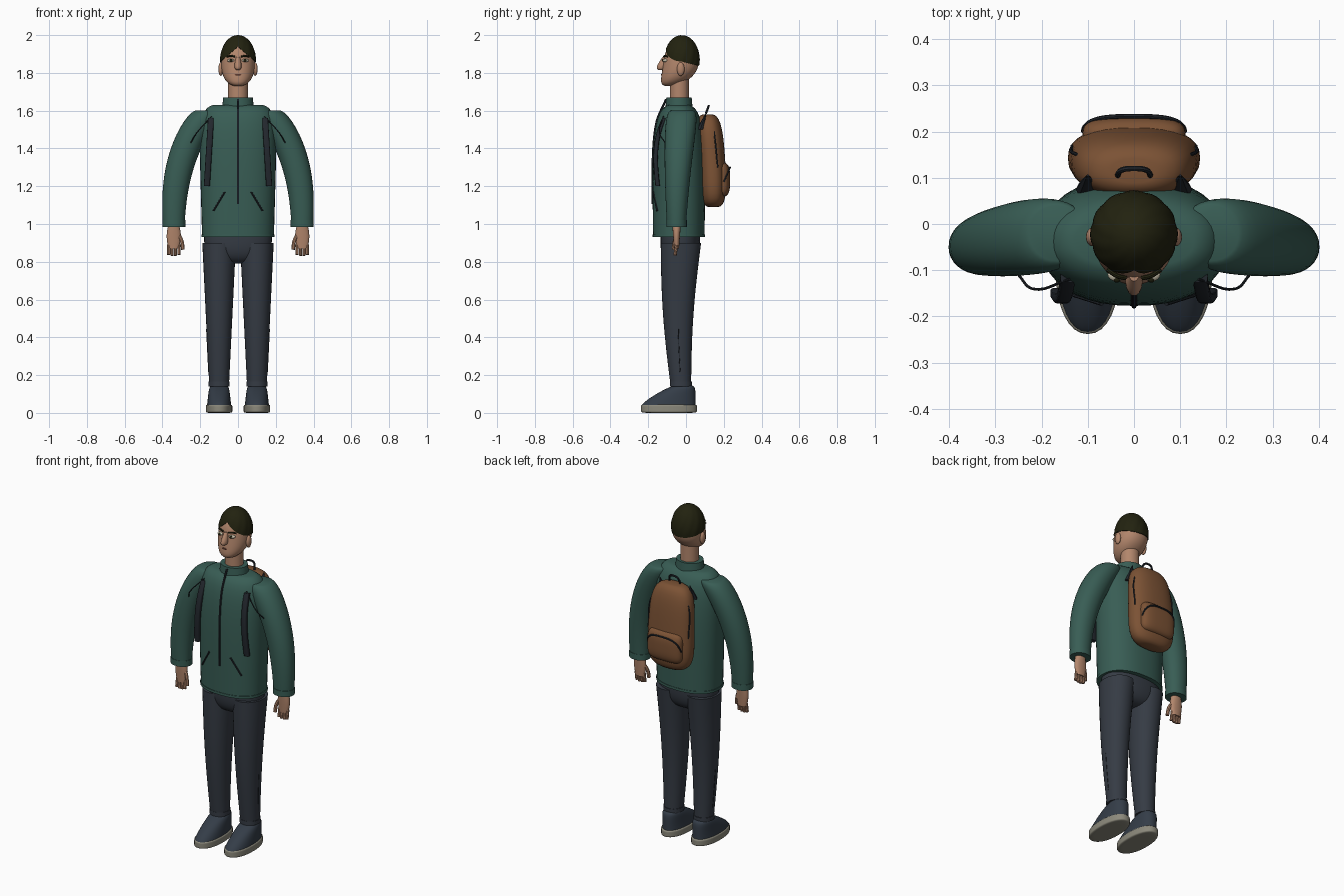
import bpy, bmesh
from math import sin, cos, acos, pi, radians, copysign

if "Cube" in bpy.data.objects:
    bpy.data.objects.remove(bpy.data.objects["Cube"])


def material(name, r, g, b):
    mat = bpy.data.materials.new(name)
    mat.use_nodes = True
    mat.diffuse_color = (r, g, b, 1)
    shader = mat.node_tree.nodes["Principled BSDF"]
    shader.inputs["Base Color"].default_value = (r, g, b, 1)
    return mat


GREEN = material("jacket green", .04, .11, .09)
TRIM = material("dark trim", .016, .02, .026)
NAVY = material("trouser slate", .036, .044, .058)
SHOE = material("shoe blue grey", .034, .046, .064)
SOLE = material("sole grey", .26, .25, .2)
SKIN = material("skin", .45, .24, .15)
HAIR = material("hair brown", .016, .016, .005)
PACK = material("pack brown", .2, .085, .035)
WHITE = material("eye white", .6, .55, .42)
LIPS = material("lips", .16, .06, .04)
parts = []


def finish(name, mesh, mat):
    mesh.materials.clear()
    mesh.materials.append(mat)
    obj = bpy.data.objects.new(name, mesh)
    bpy.context.collection.objects.link(obj)
    parts.append(obj)


def finish_bmesh(name, bm, mat):
    bmesh.ops.recalc_face_normals(bm, faces=bm.faces)
    mesh = bpy.data.meshes.new(name)
    bm.to_mesh(mesh)
    bm.free()
    finish(name, mesh, mat)


def dome(t, power):
    """Falls from one to nearly nothing; a higher power is boxier."""
    return (1 - (.995 * t) ** power) ** (1 / power)


def ends(t, power):
    """Like dome, but rounded at both ends."""
    return dome(abs(2 * t - 1), power)


def skin_rings(name, rings, mat):
    """Join closed rings of points and cap both ends."""
    bm = bmesh.new()
    loops = [[bm.verts.new(co) for co in ring] for ring in rings]
    for low, high in zip(loops, loops[1:]):
        for i in range(len(low)):
            bm.faces.new((low[i - 1], low[i], high[i], high[i - 1]))
    bm.faces.new(loops[0])
    bm.faces.new(loops[-1])
    finish_bmesh(name, bm, mat)


def loft(name, low, high, section, mat, power=2, side=1, count=32, steps=20):
    """Section gives centre x, centre y, half width and half depth at t."""
    rings = []
    for k in range(steps + 1):
        t = (1 - cos(pi * k / steps)) / 2
        cx, cy, rx, ry = section(t)
        ring = []
        for i in range(count):
            a = 2 * pi * i / count
            c, s = [copysign(abs(v) ** (2 / power), v) for v in (cos(a), sin(a))]
            ring.append((side * (cx + rx * c), cy + ry * s, low + (high - low) * t))
        rings.append(ring)
    skin_rings(name, rings, mat)


def tube(name, points, radius, mat, side=1):
    """Round cord that passes smoothly through the points."""
    curve = bpy.data.curves.new(name, "CURVE")
    curve.dimensions = "3D"
    curve.bevel_depth = radius
    curve.bevel_resolution = 2
    curve.resolution_u = 6
    curve.use_fill_caps = True
    spline = curve.splines.new("BEZIER")
    spline.bezier_points.add(len(points) - 1)
    for knot, (x, y, z) in zip(spline.bezier_points, points):
        knot.co = (side * x, y, z)
        knot.handle_left_type = knot.handle_right_type = "AUTO"
    obj = bpy.data.objects.new(name, curve)
    bpy.context.collection.objects.link(obj)
    graph = bpy.context.evaluated_depsgraph_get()
    mesh = bpy.data.meshes.new_from_object(obj.evaluated_get(graph))
    bpy.data.objects.remove(obj)
    finish(name, mesh, mat)


def ball(name, centre, size, mat, side):
    bm = bmesh.new()
    bmesh.ops.create_uvsphere(bm, u_segments=16, v_segments=10, radius=1)
    for v in bm.verts:
        v.co = [c + r * k for c, r, k in zip(centre, size, v.co)]
        v.co.x *= side
    finish_bmesh(name, bm, mat)


# Jacket body, hem, collar and front zip
def torso(t):
    return 0, -.038, (.19 + .02 * t) * dome(t, 7), (.136 + .01 * t) * dome(t, 4)


loft("jacket_body", .93, 1.63, torso, GREEN, 2.3, count=40)
loft("jacket_hem", .93, .945, lambda t: (0, -.038, .194, .139), GREEN, 2.3, count=40, steps=2)
loft("collar", 1.6, 1.67, lambda t: (0, -.037, .086 - .008 * t, .073 - .006 * t), GREEN, steps=4)
zip_path = []
for step in range(5, 20):
    x, y, rx, ry = torso(step / 20)
    zip_path.append((x, y - ry, .93 + .7 * step / 20))
tube("front_zip", zip_path + [(0, -.105, 1.66)], .006, TRIM)

# Trouser seat
loft("trouser_seat", .79, .95,
     lambda t: (0, -.03, .18 * dome(1 - t, 3), .105 * dome(1 - t, 3)), NAVY, 2.3)

# Neck, head, nose and mouth
loft("neck", 1.62, 1.79, lambda t: (0, -.035, .052, .05), SKIN, steps=4)
loft("head", 1.73, 1.97,
     lambda t: (0, -.022 - .07 * (1 - t) ** 4, .089 * ends(t, 2.3), .094 * ends(t, 2.3)), SKIN, 2.1)
loft("nose", 1.815, 1.885,
     lambda t: (0, -.131 + .02 * t, .026 * (1 - .6 * t) * dome(1 - t, 3),
                .042 * (1 - .7 * t) * dome(1 - t, 3)), SKIN, count=14, steps=10)
tube("mouth", [(-.027, -.117, 1.79), (0, -.128, 1.79), (.027, -.117, 1.79)], .005, LIPS)


# Swept hair cap with a raised front hairline and spiral locks
def hair_ring(t, count=72):
    ring = []
    for i in range(count):
        a = 2 * pi * i / count
        edge = .07 - .08 * abs(cos(a)) if sin(a) < 0 else -.01 - .022 * sin(a)
        polar = min(t, 1) * acos(edge / .13)
        lock = 1 + .03 * sin(polar) * (abs(sin(6 * a + 3 * polar)) - .6)
        size = .094 * sin(polar) * (lock if t <= 1 else .85)
        ring.append((size * cos(a), size * sin(a) - .022, 1.87 + .13 * cos(polar)))
    return ring


skin_rings("hair", [hair_ring(k / 14) for k in range(1, 16)], HAIR)

# Backpack, pocket with piping, and carry handle
loft("backpack", 1.09, 1.58,
     lambda t: (0, .145 - .03 * t * t, (.15 - .02 * t) * ends(t, 4), .07 * ends(t, 4)), PACK, 2.4)
loft("pack_pocket", 1.145, 1.325,
     lambda t: (0, .19, .112 * ends(t, 5), .044 * ends(t, 3)), PACK, 3)
turns = [cos(pi * k / 12) for k in range(13)]
tube("pocket_piping", [(.11 * c, .19 + .043 * dome(abs(c), 3), 1.2 + .1 * dome(abs(c), 3))
                       for c in turns], .005, TRIM)
tube("carry_handle", [(.035 * c, .1 + .02 * dome(abs(c), 3), 1.57 + .055 * dome(abs(c), 3))
                      for c in turns], .006, TRIM)

for side, word in ((1, "left_"), (-1, "right_")):
    # Sleeve and cuff
    loft(word + "sleeve", .99, 1.6,
         lambda t: (.34 - .175 * t ** 2.5, -.05 + .03 * t * t,
                    (.057 + .035 * t) * dome(t, 8), (.05 + .04 * t) * dome(t, 8)), GREEN, 2.1, side)
    loft(word + "cuff", .985, 1.02, lambda t: (.34, -.05, .061, .054), GREEN, 2.1, side, steps=2)

    # Hand with fingers and thumb
    loft(word + "palm", .87, 1,
         lambda t: (.34, -.05, .027 + .011 * sin(pi * t), .013 + .01 * t), SKIN, 2.3, side, 16, 8)
    for i in range(4):
        x = .313 + .018 * i
        tip = .83 + .005 * abs(i - 1.5)
        tube(word + "finger", [(x, -.05, .89), (x, -.058, tip)], .0085, SKIN, side)
    tube(word + "thumb", [(.315, -.05, .945), (.298, -.06, .91), (.292, -.066, .865)], .01, SKIN, side)

    # Trouser leg, ankle hem and side seam
    def leg(t):
        return .1, -.027 - .014 * sin(pi * t), .052 + .037 * t, .054 + .053 * t

    loft(word + "trouser_leg", .14, .9, leg, NAVY, 2.1, side)
    loft(word + "ankle_hem", .14, .165, lambda t: (.1, -.027, .056, .058), NAVY, 2.1, side, steps=2)
    seam = [(leg(t)[0] + leg(t)[2], leg(t)[1], .14 + .76 * t) for t in (.1, .2, .3, .4)]
    tube(word + "side_seam", seam, .002, TRIM, side)

    # Shoe
    def upper(t):
        depth = .142 - .08 * t ** 1.3
        return .1, .05 - depth, (.064 - .012 * t) * dome(t, 8), depth * dome(t, 8)

    loft(word + "sole", 0, .045,
         lambda t: (.1, -.09, .07 * ends(t, 8), .148 * ends(t, 8)), SOLE, 2.2, side)
    loft(word + "shoe", .04, .145, upper, SHOE, 2.2, side)

    # Face details
    ball(word + "ear", (.091, -.028, 1.82), (.013, .02, .036), SKIN, side)
    ball(word + "eye", (.038, -.109, 1.866), (.019, .015, .009), WHITE, side)
    ball(word + "iris", (.037, -.119, 1.866), (.008, .008, .008), HAIR, side)
    tube(word + "brow", [(.017, -.117, 1.886), (.037, -.112, 1.89), (.058, -.098, 1.886)],
         .005, HAIR, side)

    # Slanted jacket pocket
    tube(word + "jacket_pocket", [(.07, -.172, 1.17), (.13, -.153, 1.07)], .005, TRIM, side)

    # Shoulder strap, its cord, rear anchor and pack zip
    loft(word + "strap", 1.2, 1.56,
         lambda t: (.165 - .022 * t, -.15 - .012 * sin(pi * t) + .035 * t ** 4, .016, .012),
         TRIM, 4, side, 16)
    tube(word + "strap_cord", [(.14, -.12, 1.57), (.22, -.14, 1.48), (.25, -.11, 1.43)],
         .003, TRIM, side)
    loft(word + "strap_anchor", 1.5, 1.585,
         lambda t: (.1, .075 + .03 * t, .026 * (1 - .9 * t), .02 * (1 - .9 * t)), TRIM, 2, side, 8, 4)
    tube(word + "pack_zip", [(.134, .168, 1.3), (.123, .15, 1.48), (.05, .135, 1.57)],
         .004, TRIM, side)

# Smooth shading with crisp rims
bpy.ops.object.select_all(action="DESELECT")
for obj in parts:
    obj.select_set(True)
bpy.context.view_layer.objects.active = parts[0]
bpy.ops.object.shade_smooth_by_angle(angle=radians(40))
